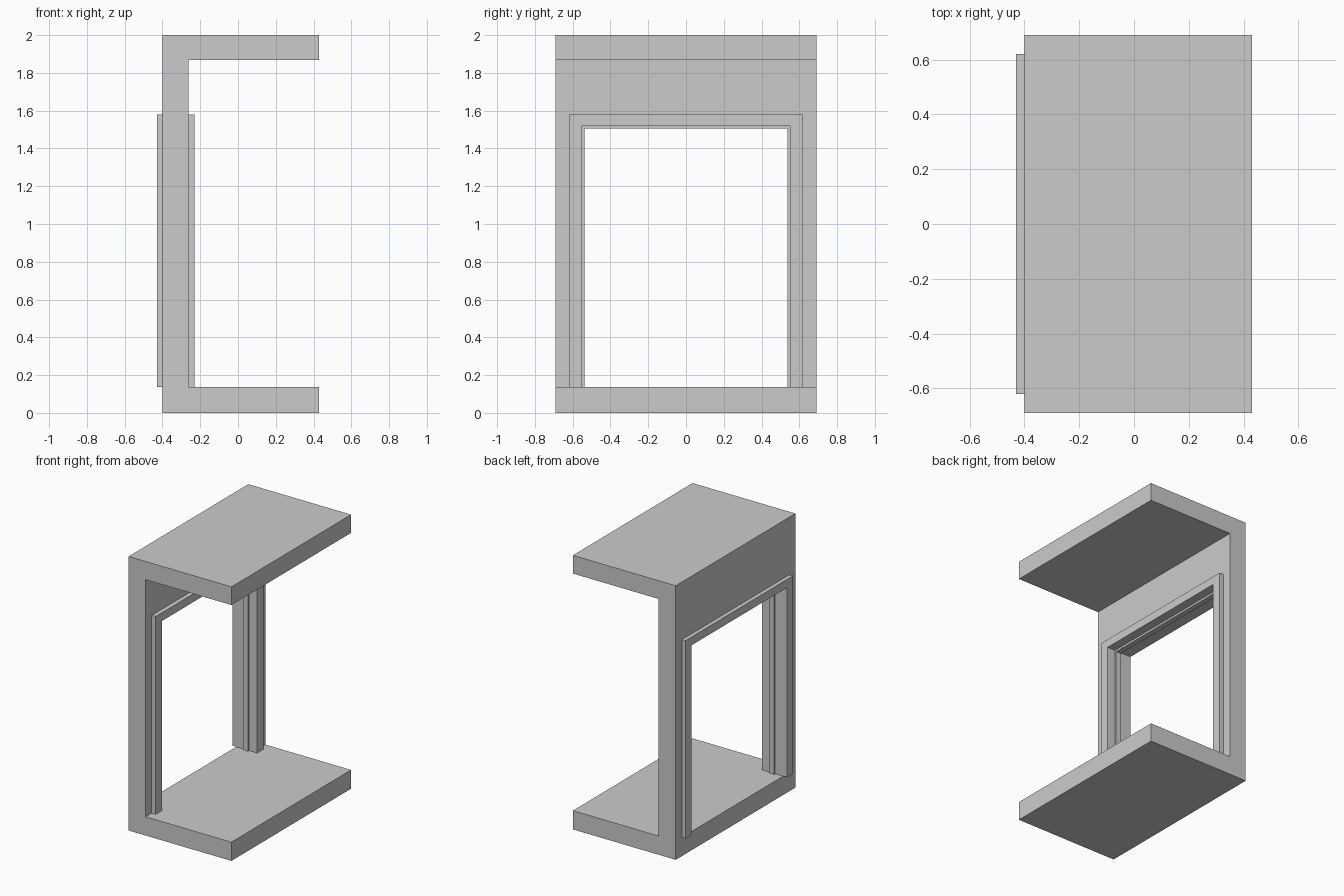
import bpy, bmesh

if "Cube" in bpy.data.objects:
    bpy.data.objects.remove(bpy.data.objects["Cube"])

FLOOR = 0.137           # top of the floor slab
DOOR_Y, DOOR_Z = 0.55, 1.52


def prism(name, points, offset):
    """Extrude a closed 3D outline by an offset vector."""
    bm = bmesh.new()
    face = bm.faces.new([bm.verts.new(p) for p in points])
    ext = bmesh.ops.extrude_face_region(bm, geom=[face])
    bmesh.ops.translate(bm, vec=offset,
                        verts=[v for v in ext["geom"] if isinstance(v, bmesh.types.BMVert)])
    bmesh.ops.recalc_face_normals(bm, faces=bm.faces)
    mesh = bpy.data.meshes.new(name)
    bm.to_mesh(mesh)
    bm.free()
    obj = bpy.data.objects.new(name, mesh)
    bpy.context.collection.objects.link(obj)
    return obj


def door_surround(name, x0, x1, inner, outer):
    """Upside-down U around the doorway; inner and outer are (half width, top)."""
    (iy, iz), (oy, oz) = inner, outer
    outline = [(-oy, FLOOR), (-oy, oz), (oy, oz), (oy, FLOOR),
               (iy, FLOOR), (iy, iz), (-iy, iz), (-iy, FLOOR)]
    return prism(name, [(x0, y, z) for y, z in outline], (x1 - x0, 0, 0))


# Floor, wall and ceiling as one C-shaped profile
profile = [(-0.4, 0), (0.43, 0), (0.43, FLOOR), (-0.263, FLOOR),
           (-0.263, 1.867), (0.43, 1.867), (0.43, 2), (-0.4, 2)]
shell = prism("wall_floor_ceiling", [(x, -0.69, z) for x, z in profile], (0, 1.38, 0))

# Doorway opening
opening = prism("doorway_cutter",
                [(-0.6, -DOOR_Y, FLOOR), (-0.6, DOOR_Y, FLOOR),
                 (-0.6, DOOR_Y, DOOR_Z), (-0.6, -DOOR_Y, DOOR_Z)], (0.5, 0, 0))
opening.hide_render = True
opening.hide_set(True)
cut = shell.modifiers.new("doorway", "BOOLEAN")
cut.operation = "DIFFERENCE"
cut.solver = "EXACT"
cut.object = opening

# Casing on both wall faces, and the door stop inside the opening
door_surround("outer_casing", -0.43, -0.4, (DOOR_Y, DOOR_Z), (0.62, 1.58))
door_surround("inner_casing", -0.263, -0.23, (DOOR_Y, DOOR_Z), (0.62, 1.58))
door_surround("door_stop", -0.335, -0.295, (0.537, 1.505), (DOOR_Y, DOOR_Z))
